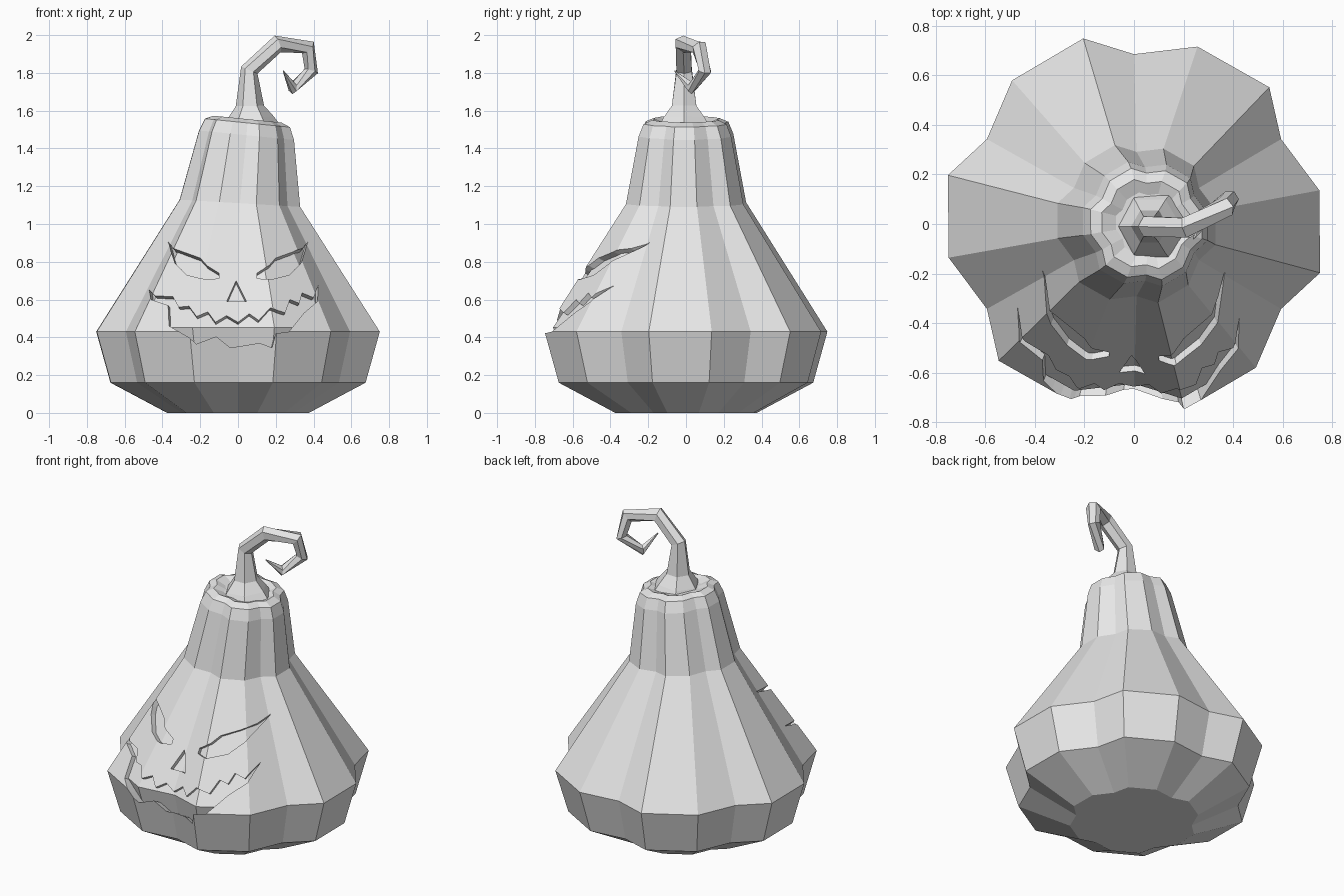
import bpy
import bmesh
from math import cos, sin, radians, pi
from mathutils import Vector
from mathutils.bvhtree import BVHTree

cube = bpy.data.objects.get("Cube")
if cube:
    bpy.data.objects.remove(cube, do_unlink=True)

grey = bpy.data.materials.new("light_grey")
grey.use_nodes = True
grey.diffuse_color = (0.8, 0.8, 0.8, 1)
grey.node_tree.nodes["Principled BSDF"].inputs["Base Color"].default_value = (0.8, 0.8, 0.8, 1)


def add_loft(bm, rings):
    """Skin a list of equal-length point loops and cap both ends."""
    loops = [[bm.verts.new(p) for p in ring] for ring in rings]
    n = len(loops[0])
    for a, b in zip(loops, loops[1:]):
        for i in range(n):
            j = (i + 1) % n
            bm.faces.new((a[i], a[j], b[j], b[i]))
    bm.faces.new(loops[0][::-1])
    bm.faces.new(loops[-1])


def make_object(name, lofts):
    bm = bmesh.new()
    for rings in lofts:
        add_loft(bm, rings)
    bmesh.ops.recalc_face_normals(bm, faces=bm.faces)
    mesh = bpy.data.meshes.new(name)
    bm.to_mesh(mesh)
    bm.free()
    mesh.materials.append(grey)
    ob = bpy.data.objects.new(name, mesh)
    bpy.context.collection.objects.link(ob)
    return ob


def subtract(ob, cutter):
    mod = ob.modifiers.new("cut", 'BOOLEAN')
    mod.operation = 'DIFFERENCE'
    mod.solver = 'EXACT'
    mod.object = cutter
    bpy.context.view_layer.objects.active = ob
    bpy.ops.object.modifier_apply(modifier=mod.name)
    bpy.data.objects.remove(cutter, do_unlink=True)


# Six-lobed ribbed cross-section: one valley and two ridges per lobe
lobe = [(30, 0.685), (45.3, 0.776), (70.3, 0.76)]
section = [(r * cos(radians(a + 60 * k)), r * sin(radians(a + 60 * k)))
           for k in range(6) for a, r in lobe]

# Body rings: height, scale, x offset, tilt
levels = [(0, 0.5, 0, 0), (0.16, 0.9, 0, 0), (0.43, 1, 0, 0),
          (1.11, 0.425, 0.01, -0.06), (1.47, 0.335, 0.045, -0.1),
          (1.535, 0.3, 0.05, -0.1), (1.555, 0.24, 0.05, -0.1),
          (1.535, 0.17, 0.055, -0.08)]


def body_rings(inset=0, lift=0):
    rings = []
    for z, s, cx, tilt in levels[:6] if inset else levels:
        k = s - inset
        rings.append([Vector((cx + k * x, k * y, z + lift * (1 - z) + tilt * k * x))
                      for x, y in section])
    return rings


body = make_object("gourd_body", [body_rings()])
core = make_object("carving_core", [body_rings(0.06, 0.04)])

# Carved face outlines (x, z)
eye = [(0.37, 0.905), (0.34, 0.87), (0.2, 0.82), (0.165, 0.78), (0.1, 0.74),
       (0.1, 0.712), (0.17, 0.705), (0.27, 0.73), (0.335, 0.795)]
nose = [(-0.01, 0.7), (0.045, 0.59), (-0.06, 0.59)]
mouth = [(-0.47, 0.65), (-0.44, 0.62), (-0.345, 0.615), (-0.315, 0.56),
         (-0.26, 0.565), (-0.22, 0.51), (-0.16, 0.535), (-0.12, 0.48),
         (-0.06, 0.515), (0, 0.48), (0.06, 0.525), (0.11, 0.49), (0.17, 0.555),
         (0.25, 0.53), (0.275, 0.6), (0.325, 0.58), (0.34, 0.635), (0.4, 0.61),
         (0.425, 0.675), (0.42, 0.59), (0.35, 0.53), (0.27, 0.43), (0.2, 0.42),
         (0.18, 0.345), (0.115, 0.37), (-0.04, 0.345), (-0.115, 0.405),
         (-0.22, 0.365), (-0.26, 0.4), (-0.365, 0.46), (-0.37, 0.57), (-0.46, 0.6)]

probe = bmesh.new()
probe.from_mesh(body.data)
surface = BVHTree.FromBMesh(probe)
probe.free()


def carving(outline):
    """Project an outline on the body, then run it inward along the slope."""
    front, skin, deep = [], [], []
    for (x0, z0), (x1, z1) in zip(outline, outline[1:] + outline[:1]):
        a, b = Vector((x0, -1, z0)), Vector((x1, -1, z1))
        steps = int((b - a).length / 0.05) + 1
        for i in range(steps):
            start = a.lerp(b, i / steps)
            hit = surface.ray_cast(start, Vector((0, 1, 0)))[0]
            if hit is None:
                continue
            inward = Vector((-0.9 * hit.x, 0.8, -0.45)).normalized()
            front.append(start)
            skin.append(hit - inward * 0.004)
            deep.append(hit + inward * 0.2)
    return [front, skin, deep]


mirrored_eye = [(-x, z) for x, z in eye]
cutter = make_object("face_cutter", [carving(o) for o in (eye, mirrored_eye, nose, mouth)])
cutter.hide_render = True
subtract(cutter, core)
subtract(body, cutter)

# Curled stem: swept hexagon with flared foot (x, y, z, radius)
path = [(0.07, -0.01, 1.52, 0.15), (0.065, -0.01, 1.56, 0.125),
        (0.063, -0.01, 1.625, 0.075), (0.06, -0.01, 1.815, 0.047),
        (0.21, -0.015, 1.953, 0.047), (0.37, 0.07, 1.935, 0.043),
        (0.388, 0.1, 1.81, 0.037), (0.29, 0.03, 1.72, 0.032),
        (0.24, -0.06, 1.81, 0.003)]
centres = [Vector(p[:3]) for p in path]
stem_rings = []
for i, c in enumerate(centres):
    before = (c - centres[i - 1]).normalized() if i else Vector((0, 0, 1))
    after = (centres[i + 1] - c).normalized() if i + 1 < len(centres) else before
    tangent = (before + after).normalized()
    u = Vector((0, 1, 0)).cross(tangent).normalized()
    v = tangent.cross(u)
    r = path[i][3]
    stem_rings.append([c + u * (r * cos(k * pi / 3)) + v * (r * sin(k * pi / 3))
                       for k in range(6)])
make_object("curled_stem", [stem_rings])
